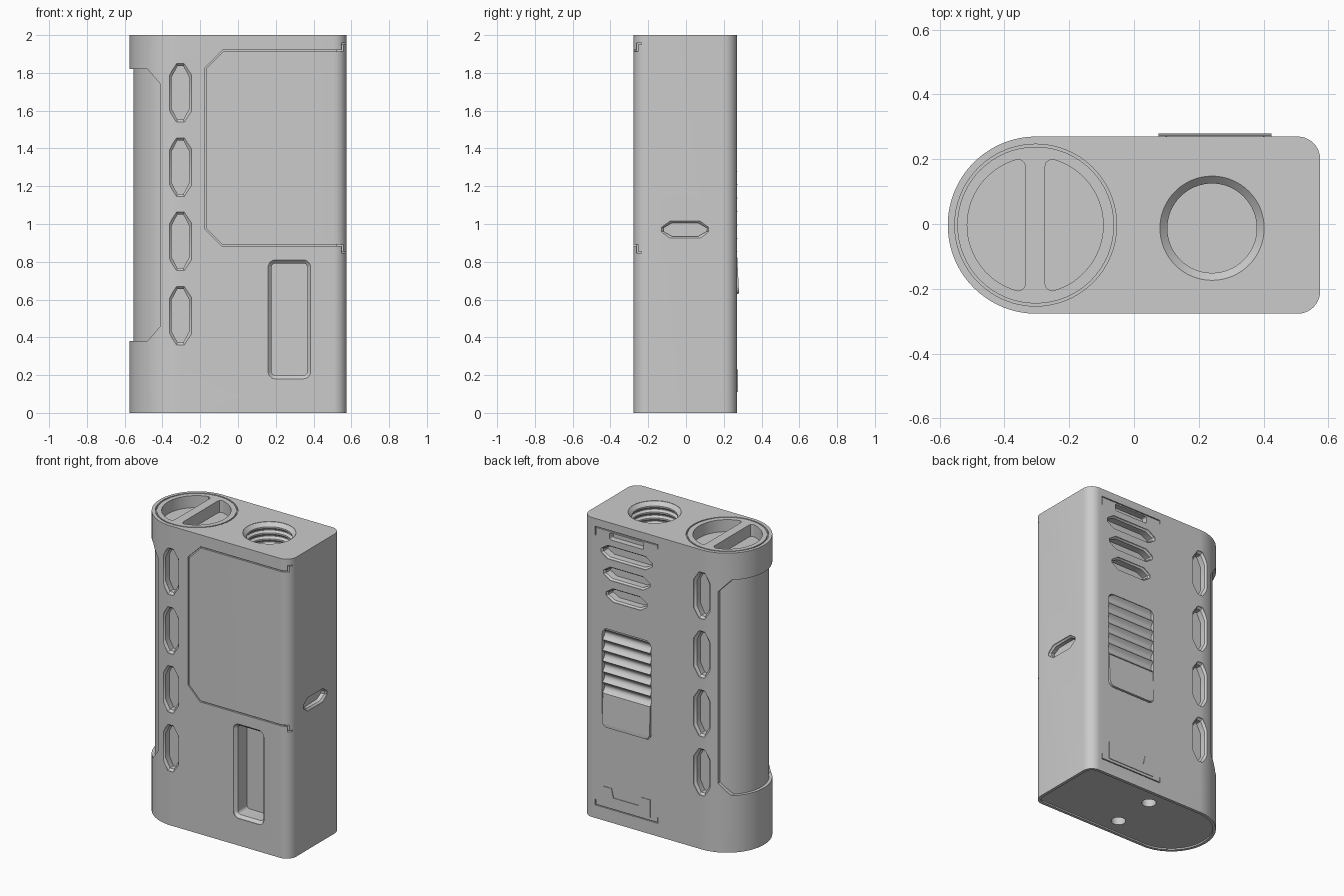
import bpy, bmesh, math
from mathutils import Vector

if "Cube" in bpy.data.objects:
    bpy.data.objects.remove(bpy.data.objects["Cube"])

X0, X1, Y0, Y1, H = -0.575, 0.575, -0.277, 0.270, 2.0
R, CY = (Y1 - Y0) / 2, (Y0 + Y1) / 2
CX = X0 + R

# (u, v, depth below that face) -> world position
FACE = {
    "front": lambda u, v, d: (u, Y0 + d, v),
    "back": lambda u, v, d: (u, Y1 - d, v),
    "right": lambda u, v, d: (X1 - d, u, v),
    "top": lambda u, v, d: (u, v, H - d),
    "bottom": lambda u, v, d: (u, v, d),
}


def finish(name, bm):
    bmesh.ops.remove_doubles(bm, verts=bm.verts, dist=1e-5)
    bmesh.ops.recalc_face_normals(bm, faces=bm.faces)
    mesh = bpy.data.meshes.new(name)
    bm.to_mesh(mesh)
    bm.free()
    ob = bpy.data.objects.new(name, mesh)
    bpy.context.collection.objects.link(ob)
    return ob


def loft(name, face, outline, steps):
    """Stack outline(inset) at each (depth, inset) and cap both ends."""
    bm = bmesh.new()
    rings = [[bm.verts.new(FACE[face](u, v, d)) for u, v in outline(i)] for d, i in steps]
    n = len(rings[0])
    for a, b in zip(rings, rings[1:]):
        for k in range(n):
            bm.faces.new((a[k], a[(k + 1) % n], b[(k + 1) % n], b[k]))
    bm.faces.new(rings[0])
    bm.faces.new(rings[-1])
    return finish(name, bm)


def lathe(name, face, profile, cx, cy, segs=64):
    """Revolve a closed (radius, depth) profile about an axis through the face."""
    bm = bmesh.new()
    rings = []
    for s in range(segs):
        a = math.tau * s / segs
        rings.append([bm.verts.new(FACE[face](cx + r * math.cos(a), cy + r * math.sin(a), d))
                      for r, d in profile])
    n = len(profile)
    for s in range(segs):
        a, b = rings[s], rings[(s + 1) % segs]
        for k in range(n):
            bm.faces.new((a[k], a[(k + 1) % n], b[(k + 1) % n], b[k]))
    return finish(name, bm)


def boolean(target, tool, op="DIFFERENCE"):
    m = target.modifiers.new("cut", "BOOLEAN")
    m.operation, m.solver, m.object = op, "EXACT", tool
    bpy.context.view_layer.objects.active = target
    bpy.ops.object.modifier_apply(modifier=m.name)
    bpy.data.objects.remove(tool)


def arc(cx, cy, r, a0, a1, n):
    return [(cx + r * math.cos(math.radians(a0 + (a1 - a0) * k / n)),
             cy + r * math.sin(math.radians(a0 + (a1 - a0) * k / n))) for k in range(n + 1)]


def footprint(i=0.0, rc=0.07):
    return (arc(CX, CY, R - i, 90, 270, 64)
            + arc(X1 - rc, Y0 + rc, rc - i, -90, 0, 10)
            + arc(X1 - rc, Y1 - rc, rc - i, 0, 90, 10))


def round_rect(cx, cy, a, b, r):
    def f(i=0.0):
        q = max(r - i, 0.01)
        pts = []
        for k, (sx, sy) in enumerate([(1, 1), (-1, 1), (-1, -1), (1, -1)]):
            pts += arc(cx + sx * (a - i - q), cy + sy * (b - i - q), q, 90 * k, 90 * k + 90, 6)
        return pts
    return f


def slot(cx, cy, half_w, half_l, run, tip, horizontal=False):
    """Long hexagon-like slot with blunt points."""
    def f(i=0.0):
        w, l = half_w - i, half_l - i
        t = tip * w / half_w
        p = [(t, l), (-t, l), (-w, l - run), (-w, run - l), (-t, -l), (t, -l), (w, run - l), (w, l - run)]
        return [(cx + (y if horizontal else x), cy + (x if horizontal else y)) for x, y in p]
    return f


def ribbon(path, w):
    """Mitred strip of width w along an open path."""
    p = [Vector(q) for q in path]
    left, right = [], []
    for k, q in enumerate(p):
        d0 = (q - p[k - 1]).normalized() if k else (p[1] - q).normalized()
        d1 = (p[k + 1] - q).normalized() if k < len(p) - 1 else d0
        n0, n1 = Vector((-d0.y, d0.x)), Vector((-d1.y, d1.x))
        m = (n0 + n1) * (w / 2 / (1 + n0.dot(n1)))
        left.append(tuple(q + m))
        right.append(tuple(q - m))
    return lambda i=0.0: left + right[::-1]


def pocket(face, outline, depth, chamfer=0.0):
    steps = [(-0.03, 0), (depth, 0)]
    if chamfer:
        steps = [(-0.03, 0), (0.004, 0), (0.004 + chamfer, chamfer), (depth, chamfer)]
    boolean(body, loft("cutter", face, outline, steps))


# main body: rounded left end, small-radius right corners
body = loft("body", "bottom", footprint, [(0, 0), (H, 0)])

# grip recess on the left, showing the sleeve inside
grip = [(-0.7, 1.82), (-0.48, 1.82), (-0.41, 1.74), (-0.41, 0.46), (-0.48, 0.38), (-0.7, 0.38)]
boolean(body, loft("cutter", "front", lambda i: grip, [(-0.1, 0), (0.7, 0)]))
sleeve = loft("grip_sleeve", "bottom", lambda i: arc(CX, CY, 0.253, 111, 249, 48), [(0.36, 0), (1.84, 0)])

# four side slots, front and back
for face in ("front", "back"):
    for k in range(4):
        pocket(face, slot(-0.305, 0.515 + 0.393 * k, 0.06, 0.155, 0.06, 0.02), 0.055, 0.013)

# fire-button window and charging port
pocket("front", round_rect(0.272, 0.495, 0.113, 0.315, 0.04), 0.12, 0.018)
pocket("right", slot(-0.005, 0.97, 0.045, 0.125, 0.045, 0.012, True), 0.04, 0.01)

# front panel seam, with a small hook around the right corner
pocket("front", ribbon([(0.56, 1.917), (-0.08, 1.917), (-0.172, 1.825), (-0.172, 0.975),
                        (-0.085, 0.887), (0.56, 0.887)], 0.008), 0.012)
for z, s in ((1.917, 1), (0.887, -1)):
    pocket("right", ribbon([(-0.235, z + 0.037 * s), (-0.257, z + 0.037 * s), (-0.257, z), (-0.32, z)], 0.008), 0.05)

# back: cover seams, latch slot, vents and door opening
pocket("back", ribbon([(0.48, 1.89), (0.48, 1.945), (0.02, 1.945), (0.02, 1.92)], 0.006), 0.008)
pocket("back", ribbon([(0.48, 0.125), (0.48, 0.09), (0.02, 0.09), (0.02, 0.125)], 0.006), 0.008)
pocket("back", round_rect(0.25, 1.91, 0.125, 0.023, 0.004), 0.04)
for z, half in ((1.80, 0.19), (1.66, 0.172), (1.52, 0.152)):
    pocket("back", slot(0.25, z, 0.045, half, 0.05, 0.012, True), 0.06, 0.01)
pocket("back", round_rect(0.25, 0.955, 0.18, 0.33, 0.04), 0.05)

# top: cap ring, two finger recesses and threaded socket
boolean(body, lathe("cutter", "top", [(0.242, -0.02), (0.25, -0.02), (0.25, 0.015), (0.242, 0.015)], CX - 0.002, CY))
for s in (-1, 1):
    half_moon = ([(0.03, -0.18), (0.034, -0.193), (0.043, -0.2)] + arc(0, 0, 0.21, -75, 75, 28)
                 + [(0.043, 0.2), (0.034, 0.193), (0.03, 0.18)])
    pocket("top", lambda i: [(-0.305 + s * x, CY + y) for x, y in half_moon], 0.08)
thread = [(0, -0.02), (0.161, -0.02), (0.161, 0.002), (0.138, 0.025)]
for k in range(5):
    z = 0.035 + 0.04 * k
    thread += [(0.138, z), (0.152, z + 0.012), (0.152, z + 0.018), (0.138, z + 0.03)]
thread += [(0.138, 0.26), (0, 0.26)]
boolean(body, lathe("cutter", "top", thread, 0.241, -0.013))

# bottom: shallow inset plate and two screw holes
pocket("bottom", lambda i: footprint(0.02), 0.01)
for y in (-0.145, 0.145):
    boolean(body, lathe("cutter", "bottom", [(0, -0.02), (0.045, -0.02), (0.045, 0.06), (0, 0.06)], 0.0, CY + y, 32))

# ribbed sliding door on the back
side = [(0.2, 0.63), (0.279, 0.63), (0.280, 0.65), (0.270, 0.85)]
for k in range(6):
    side += [(0.274 - 0.024 * math.sin(math.pi * t / 8), 0.852 + 0.0713 * (k + t / 8)) for t in range(9)][(k > 0):]
side += [(0.2, 1.28)]
door = loft("sliding_door", "right", lambda i: side, [(0.1, 0), (0.55, 0)])
boolean(door, loft("cutter", "back", round_rect(0.25, 0.955, 0.175, 0.325, 0.037), [(-0.05, 0), (0.1, 0)]), "INTERSECT")

# raised notched tab at the foot of the back cover
tab = [(0.425, 0.11), (0.425, 0.23), (0.36, 0.23), (0.345, 0.17),
       (0.155, 0.17), (0.14, 0.23), (0.075, 0.23), (0.075, 0.11)]
back_tab = loft("back_tab", "back", lambda i: tab, [(-0.004, 0), (0.02, 0)])

for ob in (body, sleeve, door, back_tab):
    bpy.ops.object.select_all(action="DESELECT")
    ob.select_set(True)
    bpy.context.view_layer.objects.active = ob
    bpy.ops.object.shade_smooth_by_angle(angle=math.radians(30))
